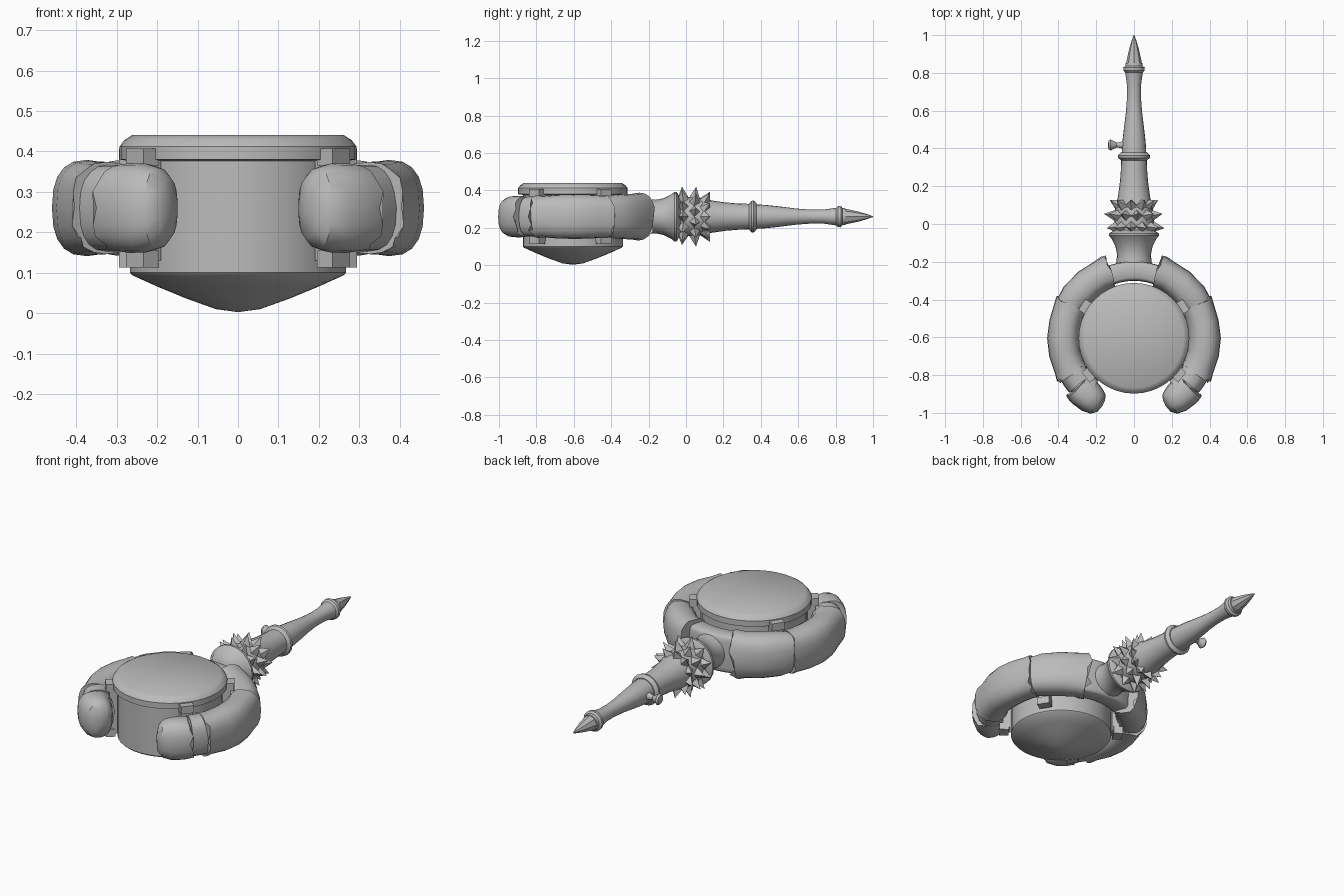
import bpy, bmesh, math, random
from mathutils import Matrix, Vector

if "Cube" in bpy.data.objects:
    bpy.data.objects.remove(bpy.data.objects["Cube"])

random.seed(4)
CY, AZ = -0.605, 0.26          # centre of the bowl in y, height of the handle axis

grey = bpy.data.materials.new("grey stone")
grey.diffuse_color = (0.5, 0.5, 0.5, 1)
grey.use_nodes = True
grey.node_tree.nodes["Principled BSDF"].inputs["Base Color"].default_value = grey.diffuse_color


def finish(name, bm, mirror=False, angle=35):
    bmesh.ops.recalc_face_normals(bm, faces=bm.faces)
    me = bpy.data.meshes.new(name)
    bm.to_mesh(me)
    bm.free()
    me.materials.append(grey)
    ob = bpy.data.objects.new(name, me)
    bpy.context.collection.objects.link(ob)
    bpy.ops.object.select_all(action='DESELECT')
    ob.select_set(True)
    bpy.context.view_layer.objects.active = ob
    bpy.ops.object.shade_smooth_by_angle(angle=math.radians(angle))
    if mirror:
        ob.modifiers.new("mirror", 'MIRROR').use_axis = (True, False, False)
    return ob


def skin(bm, rings):
    """Bridge rings of points and close both ends."""
    vs = [[bm.verts.new(p) for p in r] for r in rings]
    n = len(vs[0])
    for a, b in zip(vs, vs[1:]):
        for i in range(n):
            bm.faces.new((a[i], a[(i + 1) % n], b[(i + 1) % n], b[i]))
    bm.faces.new(vs[0])
    bm.faces.new(vs[-1])


def lathe(name, profile, sides, place):
    """Turn (radius, height) points round z, then move by the matrix."""
    bm = bmesh.new()
    skin(bm, [[place @ Vector((r * math.cos(2 * math.pi * i / sides),
                               r * math.sin(2 * math.pi * i / sides), h))
               for i in range(sides)] for r, h in profile])
    return finish(name, bm)


def arc_part(name, stations, power=2.5, jag=(0, 0), mirror=True, sides=20):
    """Sweep a rounded section round the bowl.
    Each station is (angle, centre radius, half width, half height)."""
    bm, rings = bmesh.new(), []
    for k, (deg, rad, w, h) in enumerate(stations):
        rough = jag[0] if k == 0 else jag[1] if k == len(stations) - 1 else 0
        ring = []
        for i in range(sides):
            t = 2 * math.pi * i / sides
            c, s = math.cos(t), math.sin(t)
            x = math.copysign(abs(c) ** (2 / power), c) * w
            z = math.copysign(abs(s) ** (2 / power), s) * h
            a = math.radians(deg + rough * random.uniform(-1, 1))
            ring.append(((rad + x) * math.cos(a), CY + (rad + x) * math.sin(a), AZ + z))
        rings.append(ring)
    skin(bm, rings)
    return finish(name, bm, mirror)


# Bowl with a pointed underside and a bevelled rim
lathe("bowl", [(0.003, 0.003), (0.055, 0.010), (0.13, 0.037), (0.20, 0.066),
               (0.262, 0.094), (0.267, 0.10), (0.267, 0.38)],
      40, Matrix.Translation((0, CY, 0)))
lathe("bowl_rim", [(0.26, 0.375), (0.293, 0.38), (0.293, 0.412), (0.281, 0.428),
                   (0.262, 0.440), (0.003, 0.441)],
      40, Matrix.Translation((0, CY, 0)))

# Arms gripping the bowl: inner core, then thicker shells over it
arc_part("arm_core", [(a, 0.365, 0.073, 0.098) for a in range(-50, 76, 9)])
arc_part("rear_shell", [(27, 0.378, 0.078, 0.106), (36, 0.376, 0.086, 0.117),
                        (50, 0.374, 0.086, 0.121), (62, 0.374, 0.083, 0.122),
                        (69, 0.375, 0.091, 0.128)], jag=(1, 3))
arc_part("side_shell", [(-30, 0.377, 0.092, 0.114), (-24, 0.375, 0.083, 0.111),
                        (-12, 0.375, 0.084, 0.117), (0, 0.374, 0.086, 0.119),
                        (12, 0.374, 0.084, 0.118), (22, 0.375, 0.084, 0.114),
                        (28, 0.379, 0.088, 0.115)], jag=(2.5, 1.5))
arc_part("front_shell", [(-41, 0.386, 0.088, 0.107), (-46, 0.388, 0.088, 0.111),
                         (-54, 0.390, 0.083, 0.110), (-60, 0.391, 0.070, 0.099),
                         (-63.5, 0.385, 0.050, 0.073), (-65, 0.38, 0.015, 0.02)],
         jag=(1.5, 0))
arc_part("arm_strap", [(a, 0.370, 0.078, 0.107) for a in (-40, -35, -29)])

# Squared bridge joining both arms behind the bowl
arc_part("rear_bridge", [(a, 0.356, 0.052, 0.105) for a in range(66, 115, 6)],
         power=6, mirror=False)

# Clips between the arms and the bowl, above and below
bm = bmesh.new()
for deg in (33, -39):
    for z in (0.386, 0.134):
        turn = Matrix.Translation((0, CY, 0)) @ Matrix.Rotation(math.radians(deg), 4, 'Z')
        box = turn @ Matrix.Translation((0.304, 0, z)) @ Matrix.Diagonal((0.05, 0.068, 0.042, 1))
        bmesh.ops.create_cube(bm, size=1, matrix=box)
    tall = turn @ Matrix.Translation((0.29, 0, AZ)) @ Matrix.Diagonal((0.04, 0.06, 0.26, 1))
    bmesh.ops.create_cube(bm, size=1, matrix=tall)
finish("clips", bm, mirror=True)

# Handle, turned along y
along = Matrix.Translation((0, 0, AZ)) @ Matrix.Rotation(-math.pi / 2, 4, 'X')
lathe("neck", [(0.10, -0.25), (0.092, -0.19), (0.09, -0.16), (0.098, -0.12),
               (0.118, -0.08), (0.132, -0.062), (0.132, -0.05), (0.10, -0.03)], 20, along)
lathe("lower_grip", [(0.10, -0.04), (0.106, 0.03), (0.098, 0.09), (0.086, 0.14),
                     (0.076, 0.21), (0.070, 0.28), (0.068, 0.35)], 20, along)
lathe("middle_collar", [(0.066, 0.335), (0.084, 0.35), (0.086, 0.362), (0.070, 0.378)], 20, along)
lathe("upper_grip", [(0.066, 0.36), (0.062, 0.43), (0.053, 0.51), (0.043, 0.59),
                     (0.037, 0.67), (0.038, 0.74), (0.048, 0.81)], 20, along)
lathe("tip_collar", [(0.044, 0.80), (0.056, 0.812), (0.057, 0.828), (0.046, 0.836),
                     (0.044, 0.852)], 20, along)
lathe("tip", [(0.042, 0.85), (0.036, 0.88), (0.026, 0.925), (0.013, 0.97), (0.002, 1.0)],
      8, along)

# Crown of spikes round the handle
bm = bmesh.new()
for row, (y, reach, lean) in enumerate([(-0.012, 0.158, -0.01), (0.042, 0.158, 0.012),
                                        (0.092, 0.136, 0.035)]):
    for i in range(11):
        t = 2 * math.pi * (i + 0.5 * (row % 2)) / 11
        out = Vector((math.cos(t), 0, math.sin(t)))
        side = Vector((-math.sin(t), 0, math.cos(t)))
        base = Vector((0, y, AZ)) + out * 0.088
        tip = Vector((0, y + lean, AZ)) + out * (reach + random.uniform(-0.012, 0.006))
        foot = [bm.verts.new(base + d) for d in
                (side * 0.036, Vector((0, 0.036, 0)), side * -0.036, Vector((0, -0.036, 0)))]
        top = bm.verts.new(tip)
        bm.faces.new(foot)
        for k in range(4):
            bm.faces.new((foot[k], foot[(k + 1) % 4], top))
finish("spikes", bm, angle=10)

# Small side knob on the handle
lathe("side_knob", [(0.024, 0.05), (0.016, 0.075), (0.013, 0.092), (0.022, 0.108),
                    (0.031, 0.124), (0.024, 0.134), (0.006, 0.138)], 10,
      Matrix.Translation((0, 0.418, AZ)) @ Matrix.Rotation(-math.pi / 2, 4, 'Y'))
